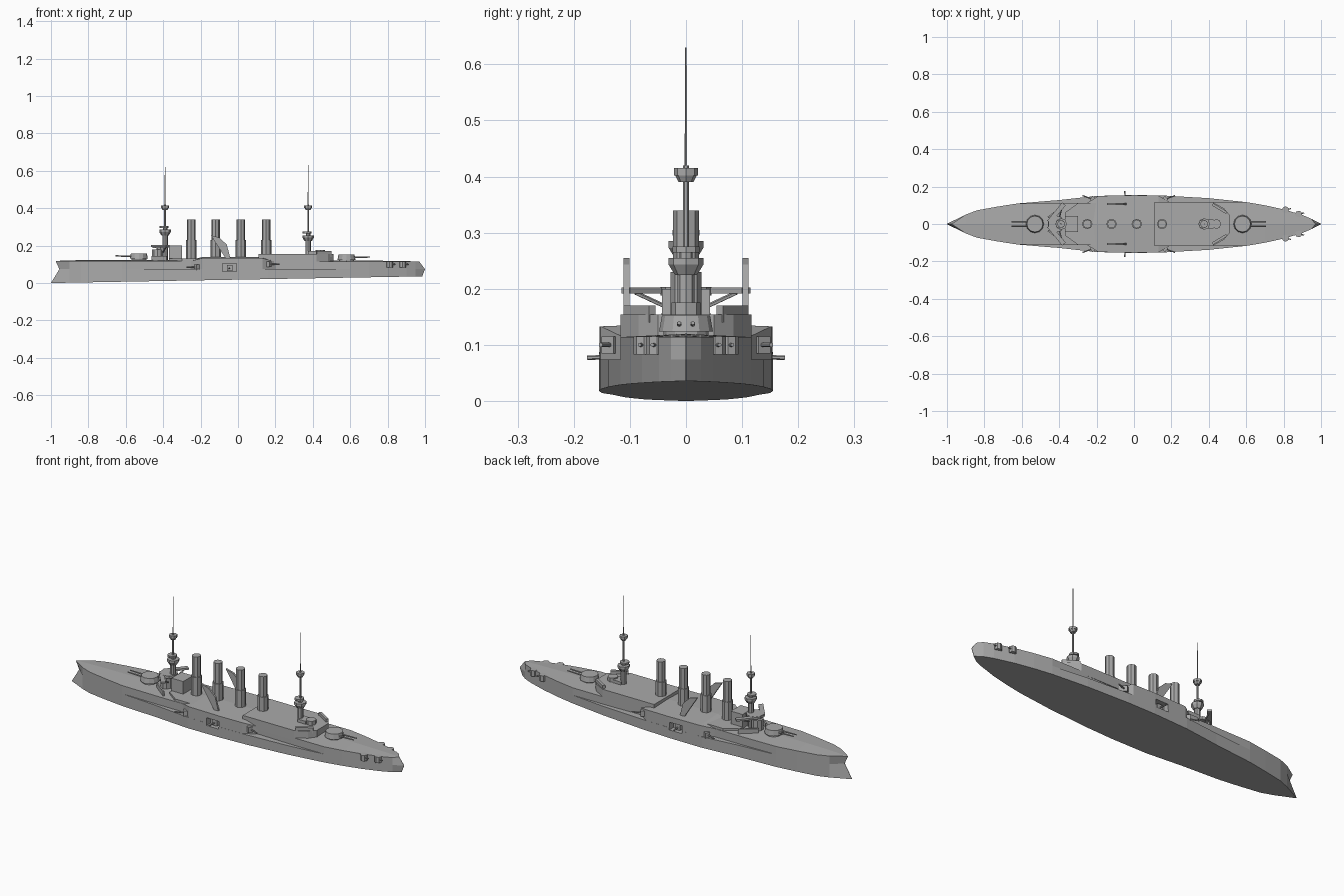
import bpy, bmesh, math
from mathutils import Vector

cube = bpy.data.objects.get("Cube")
if cube:
    bpy.data.objects.remove(cube, do_unlink=True)

grey = bpy.data.materials.new("warship_grey")
grey.use_nodes = True
COLOR = (0.4, 0.4, 0.4, 1)
grey.diffuse_color = COLOR
grey.node_tree.nodes["Principled BSDF"].inputs["Base Color"].default_value = COLOR


def finish(name, bm):
    bmesh.ops.recalc_face_normals(bm, faces=bm.faces)
    mesh = bpy.data.meshes.new(name)
    bm.to_mesh(mesh)
    bm.free()
    mesh.materials.append(grey)
    obj = bpy.data.objects.new(name, mesh)
    bpy.context.collection.objects.link(obj)
    return obj


def keel(x):
    return 0.018 * (x + 1)


def loft(name, stations, low, high, low_ends=None, high_ends=None, camber=0.0):
    """Symmetric hull layer from (x, half width) stations between two heights."""
    bm = bmesh.new()
    rings = []
    last = len(stations) - 1
    for i, (x, w) in enumerate(stations):
        xs = [x, x]
        for k, ends in enumerate((low_ends, high_ends)):
            if ends and i in (0, last):
                xs[k] = ends[0] if i == 0 else ends[1]
        w = max(w, 0.001)
        lo, hi = low(xs[0]), high(xs[1])
        ring = [(xs[0], -w, lo), (xs[0], w, lo), (xs[1], w, hi),
                (xs[1], 0, hi + camber * min(1, w * 10)), (xs[1], -w, hi)]
        rings.append([bm.verts.new(p) for p in ring])
    for a, b in zip(rings, rings[1:]):
        for j in range(5):
            k = (j + 1) % 5
            bm.faces.new((a[j], a[k], b[k], b[j]))
    bm.faces.new(rings[0])
    bm.faces.new(rings[-1])
    return finish(name, bm)


def box(name, center, size, angle=0.0):
    bm = bmesh.new()
    bmesh.ops.create_cube(bm, size=1)
    bmesh.ops.scale(bm, vec=size, verts=bm.verts)
    obj = finish(name, bm)
    obj.location = center
    obj.rotation_euler.z = angle
    return obj


def beam(name, a, b, width, height):
    a, b = Vector(a), Vector(b)
    d = b - a
    return box(name, (a + b) / 2, (d.length, width, height), math.atan2(d.y, d.x))


def tube(name, a, b, r1, r2=None, sides=8):
    a, b = Vector(a), Vector(b)
    bm = bmesh.new()
    bmesh.ops.create_cone(bm, cap_ends=True, segments=sides, radius1=r1,
                          radius2=r1 if r2 is None else r2, depth=(b - a).length)
    obj = finish(name, bm)
    obj.location = (a + b) / 2
    obj.rotation_euler = (b - a).to_track_quat("Z", "Y").to_euler()
    return obj


def column(name, x, z1, z2, r1, r2=None, sides=8, y=0.0):
    return tube(name, (x, y, z1), (x, y, z2), r1, r2, sides)


def plate(name, outline, y, thick):
    """Upright slab from an x-z outline."""
    bm = bmesh.new()
    face = bm.faces.new([bm.verts.new((x, y - thick / 2, z)) for x, z in outline])
    out = bmesh.ops.extrude_face_region(bm, geom=[face])
    verts = [v for v in out["geom"] if isinstance(v, bmesh.types.BMVert)]
    bmesh.ops.translate(bm, vec=(0, thick, 0), verts=verts)
    return finish(name, bm)


# Hull: wide lower layer, and an upper layer recessed around the wing guns
bow = [(-0.97, 0), (-0.9, 0.05), (-0.84, 0.073), (-0.73, 0.093), (-0.62, 0.11)]
stern = [(0.6, 0.117), (0.7, 0.1), (0.8, 0.078), (0.9, 0.048), (0.95, 0.027), (0.98, 0)]
lower = bow + [(-0.4, 0.128), (-0.2, 0.15), (0, 0.155), (0.16, 0.152), (0.4, 0.138)] + stern
upper = bow + [(-0.4, 0.113), (-0.25, 0.113), (-0.19, 0.15), (0, 0.154),
               (0.13, 0.152), (0.2, 0.112), (0.4, 0.117)] + stern


def deck(x):
    if -0.24 < x < 0.15:
        return 0.133
    return 0.118 if x < 0 else 0.114


lower_hull = loft("lower_hull", lower, keel, lambda x: 0.074, (-1, 0.985), (-0.955, 1))
upper_hull = loft("upper_hull", upper, lambda x: 0.074, deck, (-0.955, 1), (-0.975, 0.97), 0.006)

# Gun ports cut through the hull sides amidships
bm = bmesh.new()
for y in (-0.15, 0.15):
    part = bmesh.ops.create_cube(bm, size=1)["verts"]
    bmesh.ops.scale(bm, vec=(0.075, 0.06, 0.042), verts=part)
    bmesh.ops.translate(bm, vec=(-0.045, y, 0.082), verts=part)
cutter = finish("gun_port_cutter", bm)
cutter.hide_render = True
cutter.display_type = "WIRE"
cutter.hide_set(True)
for hull in (lower_hull, upper_hull):
    mod = hull.modifiers.new("gun_ports", "BOOLEAN")
    mod.operation = "DIFFERENCE"
    mod.object = cutter

# Raised decks
loft("middle_deck", [(-0.37, 0.06), (-0.3, 0.111), (0.12, 0.111)],
     lambda x: 0.1, lambda x: 0.131)
loft("aft_deckhouse", [(0.11, 0.117), (0.42, 0.117), (0.48, 0.085), (0.51, 0.05)],
     lambda x: 0.1, lambda x: 0.154)

# Funnels
for x in (-0.25, -0.12, 0.015, 0.15):
    column("funnel_base", x, 0.12, 0.23, 0.028)
    column("funnel", x, 0.22, 0.34, 0.023)

# Main turrets with twin barrels
for name, x, z, way in (("fore", -0.53, 0.118, -1), ("aft", 0.58, 0.112, 1)):
    column(name + "_barbette", x, z - 0.01, z + 0.014, 0.04, sides=12)
    column(name + "_turret", x, z + 0.012, z + 0.04, 0.048, 0.043, 12)
    for y in (-0.012, 0.012):
        tube(name + "_barrel", (x + way * 0.03, y, z + 0.025),
             (x + way * 0.125, y, z + 0.027), 0.005, 0.0035, 6)

# Masts with lookout tops
for name, x, z, top in (("fore", -0.39, 0.265, 0.62), ("aft", 0.375, 0.235, 0.63)):
    column(name + "_mast_foot", x, 0.12, z, 0.015)
    column(name + "_mast", x, z, 0.42, 0.005, sides=6)
    column(name + "_topmast", x, 0.42, top, 0.0025, 0.0015, 5)
    column(name + "_fighting_top", x, z - 0.01, z + 0.008, 0.02, 0.031)
    column(name + "_fighting_top_rail", x, z + 0.008, z + 0.02, 0.031)
    column(name + "_upper_lookout", x - 0.006, z + 0.03, z + 0.04, 0.024)
    column(name + "_mast_middle", x, z, z + 0.032, 0.012)
    column(name + "_crow_nest", x, 0.39, 0.402, 0.013, 0.019)
    column(name + "_crow_nest_rim", x, 0.402, 0.415, 0.021)

# Bridge
box("bridge_house", (-0.335, 0, 0.157), (0.07, 0.085, 0.085))
column("conning_tower", -0.43, 0.11, 0.18, 0.032, sides=10)
column("bridge_floor", -0.415, 0.188, 0.203, 0.045, sides=10)
column("bridge_support", -0.415, 0.17, 0.19, 0.022)

# Aft control house
column("aft_control_house", 0.44, 0.15, 0.176, 0.026)
box("aft_skylight", (0.4, 0, 0.16), (0.05, 0.05, 0.02))

# Mirrored fittings
for s in (-1, 1):
    beam("bridge_wing", (-0.455, 0.01 * s, 0.197), (-0.375, 0.107 * s, 0.197), 0.024, 0.01)
    tube("bridge_wing_brace", (-0.4, 0.03 * s, 0.165), (-0.385, 0.09 * s, 0.193), 0.004, sides=5)
    beam("forward_screen", (-0.46, 0.035 * s, 0.13), (-0.38, 0.095 * s, 0.13), 0.008, 0.03)
    beam("aft_screen", (0.42, 0.105 * s, 0.155), (0.495, 0.06 * s, 0.155), 0.014, 0.03)
    plate("boat_crane", [(-0.145, 0.255), (-0.1, 0.243), (-0.06, 0.205), (-0.04, 0.13),
                         (-0.065, 0.13)], 0.106 * s, 0.01)
    # Wing guns at the ports and recesses
    box("port_gun_mount", (-0.045, 0.128 * s, 0.08), (0.03, 0.02, 0.03))
    tube("port_gun", (-0.045, 0.125 * s, 0.079), (-0.05, 0.176 * s, 0.077), 0.004, sides=6)
    for x, z, way in ((-0.215, 0.085, -1), (0.16, 0.1, 1)):
        box("wing_gun_mount", (x, 0.13 * s, z), (0.035, 0.025, 0.03), 0.6 * s * way)
        tube("wing_gun", (x, 0.13 * s, z), (x + 0.06 * way, 0.152 * s, z), 0.004, sides=6)
    # Stern gun sponsons
    for x, y in ((0.81, 0.075), (0.88, 0.052)):
        column("stern_sponson", x, 0.083, 0.115, 0.019, y=y * s)
        tube("stern_gun", (x, y * s, 0.1), (x + 0.03, (y + 0.008) * s, 0.1), 0.0035, sides=6)
